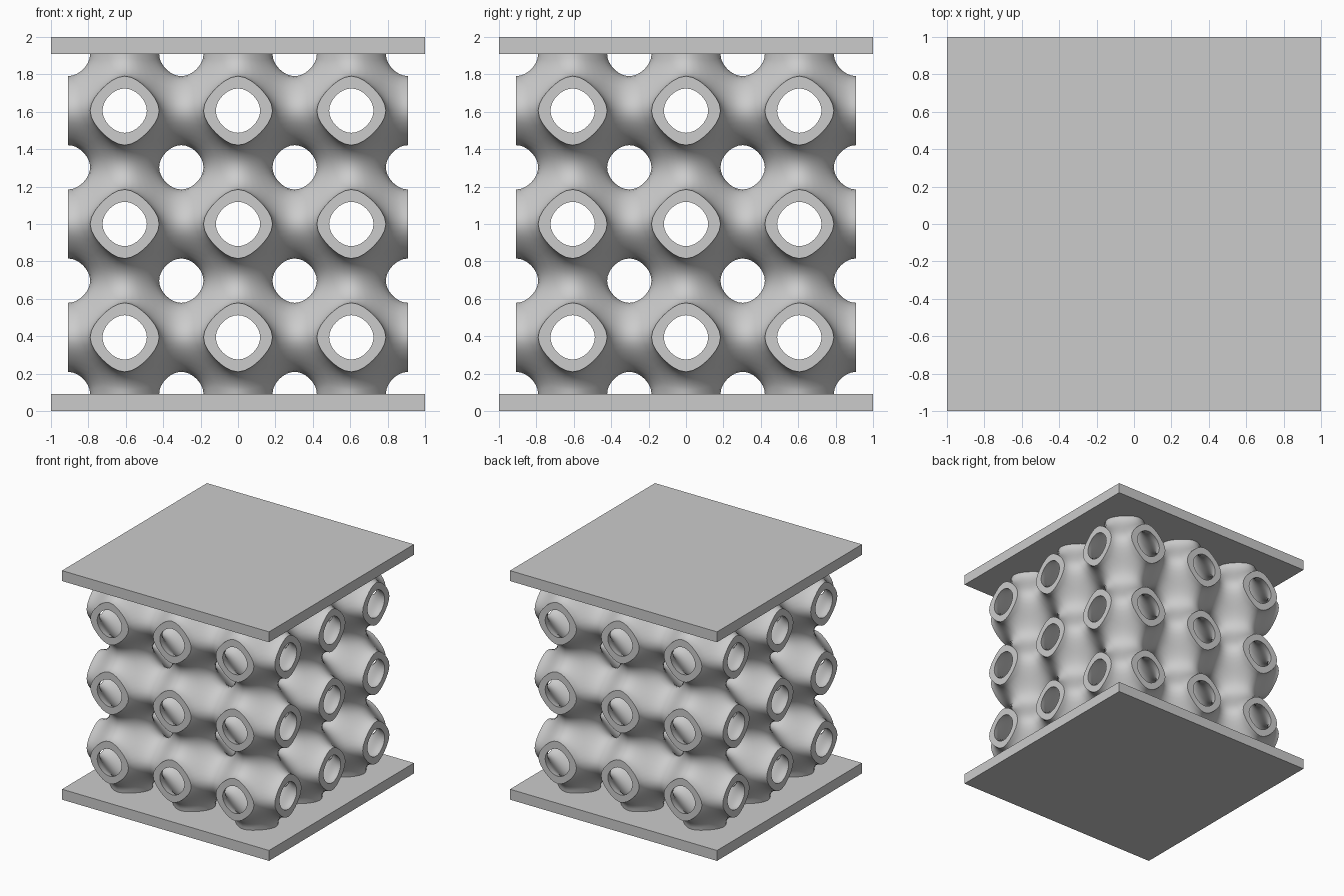
import bpy, bmesh, math
from itertools import permutations, product
from mathutils import Vector

cube = bpy.data.objects.get("Cube")
if cube:
    bpy.data.objects.remove(cube)

CELL = 0.606          # size of one repeating cell
COUNT = 3             # cells along each axis
LEVEL = 0.335         # half thickness of the wall, as a field value
HALF = CELL * COUNT / 2
SCALE = CELL / (2 * math.pi)
ROWS, COLS = 5, 4

grey = bpy.data.materials.new("light_grey")
grey.use_nodes = True
colour = (0.6, 0.6, 0.6, 1)
grey.diffuse_color = colour
grey.node_tree.nodes["Principled BSDF"].inputs["Base Color"].default_value = colour


def add_object(name, bm):
    bmesh.ops.remove_doubles(bm, verts=bm.verts, dist=0.0005)
    mesh = bpy.data.meshes.new(name)
    bm.to_mesh(mesh)
    bm.free()
    mesh.materials.append(grey)
    obj = bpy.data.objects.new(name, mesh)
    bpy.context.collection.objects.link(obj)
    return obj


def field(p):
    return sum(math.cos(c) for c in p)


def hit(origin, ray, level):
    """Point where a ray from the origin leaves the region above the level."""
    low, high = 0.0, math.pi / max(ray)
    for _ in range(40):
        mid = (low + high) / 2
        if field(origin + ray * mid) > level:
            low = mid
        else:
            high = mid
    return origin + ray * low


def patch(level):
    """Grid over the sector x >= y >= z >= 0, from the x = y plane to the neck."""
    grid = []
    for j in range(COLS + 1):
        slope = math.tan(j / COLS * math.pi / 4)
        middle = hit(Vector(), Vector((1, 1, slope)), level)
        neck = hit(Vector((math.pi, 0, 0)), Vector((0, 1, slope)), level)
        row = [hit(Vector(), middle.lerp(neck, i / ROWS), level) for i in range(ROWS)]
        grid.append([p * SCALE for p in row + [neck]])
    return grid


def add_grid(bm, grid, order, signs, flip, centre=Vector()):
    """Add a grid of points, permuted and mirrored about the cell centre."""
    def place(p):
        q = Vector()
        for source, target in enumerate(order):
            q[target] = p[source] * signs[target]
        return bm.verts.new(q + centre)

    rows = [[place(p) for p in row] for row in grid]
    odd = sum(order[a] > order[b] for a in range(3) for b in range(a + 1, 3)) % 2
    mirrored = (odd == 1) != (signs[0] * signs[1] * signs[2] < 0)
    for a, b in zip(rows, rows[1:]):
        for i in range(len(a) - 1):
            quad = [a[i], a[i + 1], b[i + 1], b[i]]
            bm.faces.new(quad[::-1] if mirrored != flip else quad)


def is_reversed(grid, outward):
    a, b, c = grid[0][0], grid[0][1], grid[1][1]
    return (b - a).cross(c - a).dot(outward) < 0


SYMMETRIES = list(product(permutations(range(3)), product((-1, 1), repeat=3)))
outer, inner = patch(-LEVEL), patch(LEVEL)

# Porous block: one double-walled six-armed cell, repeated along each axis
bm = bmesh.new()
outward = Vector((1, 1, 1))
for order, signs in SYMMETRIES:
    add_grid(bm, outer, order, signs, is_reversed(outer, outward))
    add_grid(bm, inner, order, signs, is_reversed(inner, -outward))
lattice = add_object("lattice_shell", bm)
lattice.data.shade_smooth()
start = -(COUNT - 1) / 2 * CELL
lattice.location = (start, start, 1 + start)
for axis in range(3):
    arr = lattice.modifiers.new("repeat_" + "xyz"[axis], "ARRAY")
    arr.count = COUNT
    arr.use_relative_offset = False
    arr.use_constant_offset = True
    arr.constant_offset_displace = [CELL if k == axis else 0 for k in range(3)]
    arr.use_merge_vertices = True
    arr.merge_threshold = 0.0005

# Flat rims closing the cut walls on the four sides
bm = bmesh.new()
rim = [[a[-1], b[-1]] for a, b in zip(inner, outer)]
steps = [(k - (COUNT - 1) / 2) * CELL for k in range(COUNT)]
for order, signs in SYMMETRIES:
    axis = order[0]
    if axis == 2:
        continue
    for across, up in product(steps, steps):
        centre = Vector((across, across, 1 + up))
        centre[axis] = signs[axis] * (HALF - CELL / 2)
        add_grid(bm, rim, order, signs, is_reversed(rim, Vector((1, 0, 0))), centre)
add_object("side_rims", bm)

# Square plates below and above the block
thick = 1 - HALF
for name, z in (("bottom_plate", thick / 2), ("top_plate", 2 - thick / 2)):
    bm = bmesh.new()
    bmesh.ops.create_cube(bm, size=1)
    bmesh.ops.scale(bm, vec=(2, 2, thick), verts=bm.verts)
    add_object(name, bm).location.z = z
